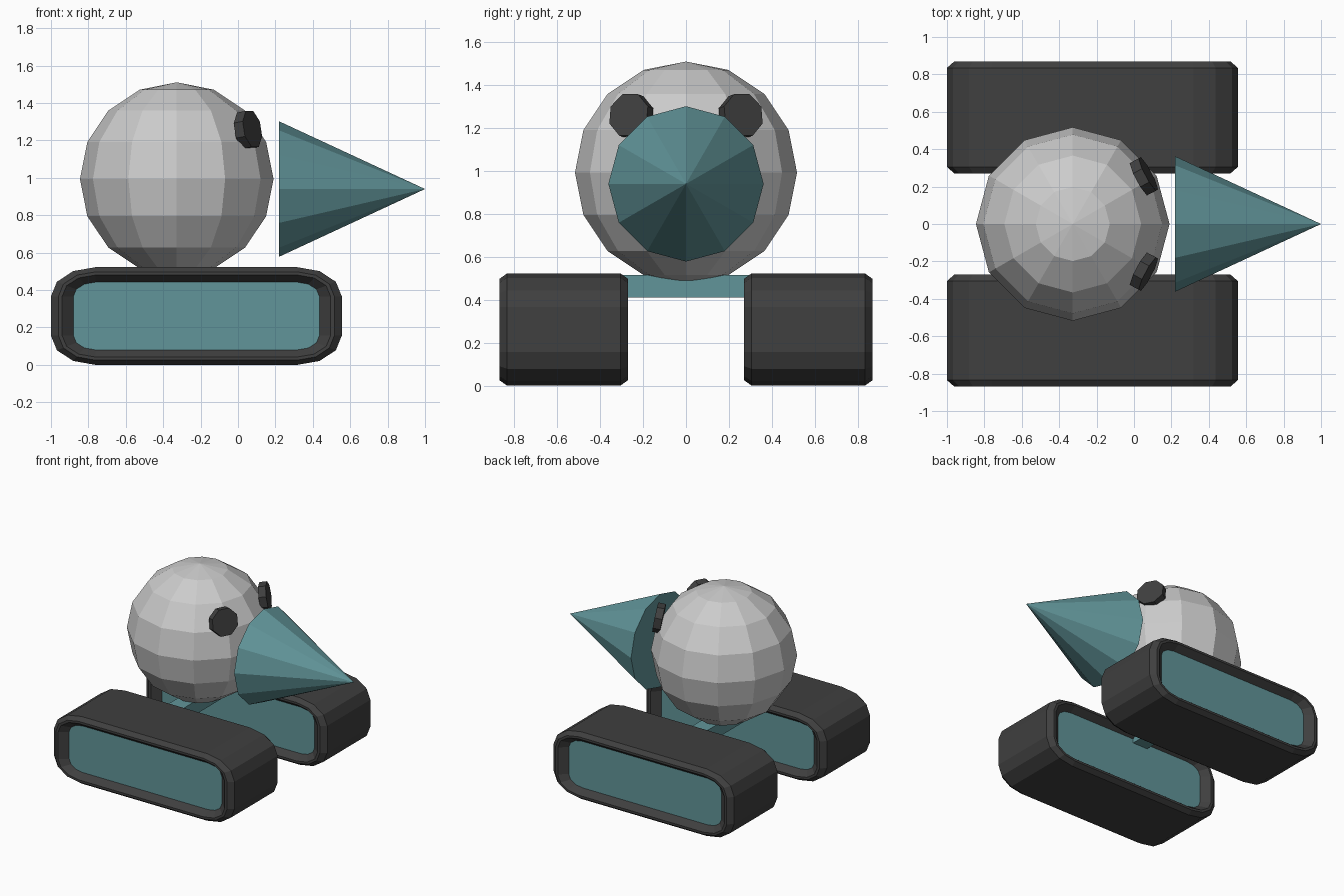
import bpy, bmesh
from math import sin, cos, pi, radians
from mathutils import Matrix, Vector

if "Cube" in bpy.data.objects:
    bpy.data.objects.remove(bpy.data.objects["Cube"])


def material(name, rgb):
    m = bpy.data.materials.new(name)
    m.diffuse_color = (*rgb, 1)
    m.use_nodes = True
    m.node_tree.nodes["Principled BSDF"].inputs["Base Color"].default_value = m.diffuse_color
    return m


TEAL = material("teal", (0.12, 0.30, 0.32))
DARK = material("dark_rubber", (0.05, 0.05, 0.05))


def finish(name, bm, mat=None):
    bmesh.ops.recalc_face_normals(bm, faces=bm.faces)
    me = bpy.data.meshes.new(name)
    bm.to_mesh(me)
    bm.free()
    ob = bpy.data.objects.new(name, me)
    bpy.context.collection.objects.link(ob)
    if mat:
        me.materials.append(mat)
    return ob


def loft(name, sections, center, mat, caps=False):
    """Bridge rounded-rectangle loops given as (x inset, z inset, y)."""
    bm = bmesh.new()
    loops = []
    for ix, iz, y in sections:
        loop = []
        for q in range(4):
            sx = 1 if q in (0, 3) else -1
            sz = 1 if q < 2 else -1
            for k in range(4):
                a = q * pi / 2 + k * pi / 6
                x = sx * 0.54 + (0.2375 - ix) * cos(a)
                z = sz * 0.105 + (0.156 - iz) * sin(a)
                loop.append(bm.verts.new(center + Vector((x, y, z))))
        loops.append(loop)
    for a, b in zip(loops, loops[1:]):
        n = len(a)
        for i in range(n):
            j = (i + 1) % n
            bm.faces.new((a[i], a[j], b[j], b[i]))
    if caps:
        bm.faces.new(loops[0])
        bm.faces.new(loops[-1])
    return finish(name, bm, mat)


# Tracks with recessed side panels
rim = [(0.12, 0.08, 0.25), (0.06, 0.042, 0.30), (0.04, 0.025, 0.30), (0, 0, 0.265)]
section = rim + [(ix, iz, -y) for ix, iz, y in reversed(rim)]
panel = [(0.12, 0.08, 0.25), (0.12, 0.08, -0.25)]
for side, s in (("front", -1), ("back", 1)):
    c = Vector((-0.2225, s * 0.57, 0.261))
    loft(side + "_track", section, c, DARK)
    loft(side + "_track_panel", panel, c, TEAL, caps=True)

# Axle bar joining the tracks
bm = bmesh.new()
bmesh.ops.create_cube(bm, size=1, matrix=Matrix.Translation((-0.325, 0, 0.4625))
                      @ Matrix.Diagonal((0.13, 0.66, 0.105, 1)))
finish("axle", bm, TEAL)

# Head
bm = bmesh.new()
bmesh.ops.create_uvsphere(bm, u_segments=12, v_segments=8, radius=0.5175,
                          matrix=Matrix.Translation((-0.3275, 0, 0.993)))
finish("head", bm)

# Nose cone
bm = bmesh.new()
bmesh.ops.create_cone(bm, cap_ends=True, segments=12, radius1=0.362, radius2=0, depth=0.78,
                      matrix=Matrix.Translation((0.61, 0, 0.94)) @ Matrix.Rotation(pi / 2, 4, 'Y'))
finish("nose_cone", bm, TEAL)

# Eyes: octagonal discs turned outward and slightly up
for side, s in (("front", -1), ("back", 1)):
    bm = bmesh.new()
    m = (Matrix.Translation((0.053, s * 0.255, 1.257))
         @ Matrix.Rotation(s * radians(28), 4, 'Z')
         @ Matrix.Rotation(radians(80), 4, 'Y')
         @ Matrix.Rotation(pi / 8, 4, 'Z'))
    bmesh.ops.create_cone(bm, cap_ends=True, segments=8, radius1=0.106, radius2=0.106,
                          depth=0.055, matrix=m)
    finish(side + "_eye", bm, DARK)
